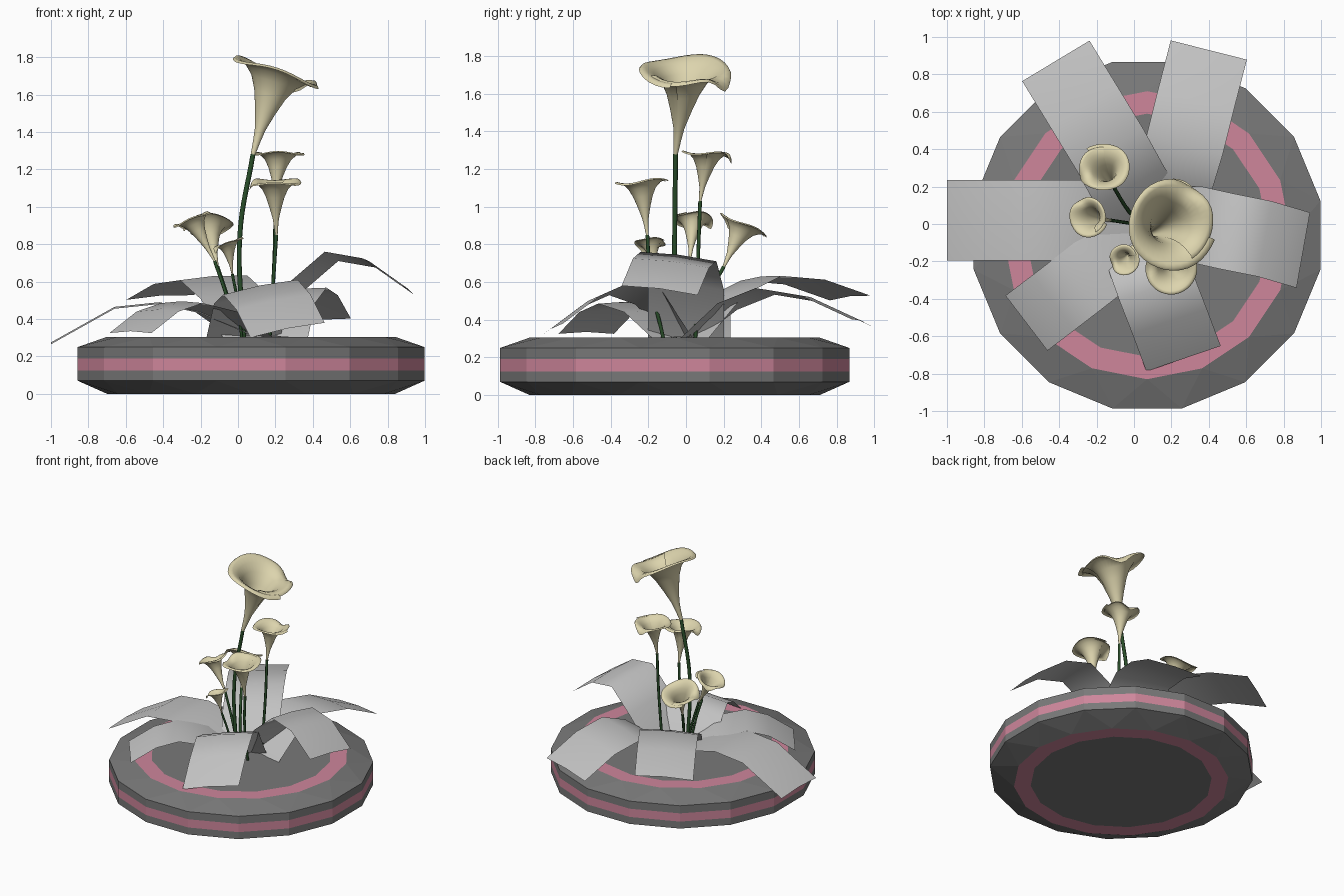
import bpy, math
from mathutils import Vector

if "Cube" in bpy.data.objects:
    bpy.data.objects.remove(bpy.data.objects["Cube"])


def material(name, rgb):
    m = bpy.data.materials.new(name)
    m.diffuse_color = (*rgb, 1)
    m.use_nodes = True
    m.node_tree.nodes["Principled BSDF"].inputs["Base Color"].default_value = m.diffuse_color
    return m


GREY = material("stone_grey", (0.19, 0.19, 0.19))
PINK = material("dusty_pink", (0.62, 0.24, 0.33))
SILVER = material("leaf_silver", (0.54, 0.54, 0.54))
CREAM = material("petal_cream", (0.72, 0.66, 0.42))
GREEN = material("stem_green", (0.022, 0.075, 0.022))


def mesh_object(name, verts, faces, mats, smooth=False):
    me = bpy.data.meshes.new(name)
    me.from_pydata([tuple(v) for v in verts], [], faces)
    for m in mats:
        me.materials.append(m)
    ob = bpy.data.objects.new(name, me)
    bpy.context.collection.objects.link(ob)
    for p in me.polygons:
        p.use_smooth = smooth
    me.update()
    return ob


# Base: 16-sided disc, rings of (radius, z, half-step offset)
def make_base():
    n, cx, cy = 16, 0.07, -0.06
    rings = [(0.65, 0.0, 0), (0.77, 0.0, 0), (0.945, 0.07, 1), (0.945, 0.125, 1),
             (0.945, 0.19, 1), (0.945, 0.25, 1), (0.77, 0.305, 0), (0.65, 0.305, 0)]
    pink_bands = (0, 3, 6)
    verts, faces, idx = [], [], []
    for r, z, off in rings:
        for i in range(n):
            a = 2 * math.pi * (i + 0.5 * off) / n
            verts.append((cx + r * math.cos(a), cy + r * math.sin(a), z))
    for b in range(len(rings) - 1):
        lo, hi = rings[b][2], rings[b + 1][2]
        for i in range(n):
            j = (i + 1) % n
            p, q, s, t = b * n + i, b * n + j, (b + 1) * n + j, (b + 1) * n + i
            if lo == hi:
                new = [(p, q, s, t)]
            elif hi:                      # upper ring turned half a step ahead
                new = [(p, q, t), (q, s, t)]
            else:                         # lower ring turned half a step ahead
                new = [(p, s, t), (p, q, s)]
            faces += new
            idx += [1 if b in pink_bands else 0] * len(new)
    faces += [tuple(reversed(range(n))), tuple(range(7 * n, 8 * n))]
    idx += [0, 0]
    ob = mesh_object("base", verts, faces, [GREY, PINK])
    for p, k in zip(ob.data.polygons, idx):
        p.material_index = k


# Leaf: bent strip along a centre line, roll = height difference across it
def leaf(name, width, roll, path):
    pts = [Vector(p) for p in path]
    d = pts[-1] - pts[0]
    side = Vector((-d.y, d.x, 0)).normalized() * width / 2
    verts, faces = [], []
    for k, p in enumerate(pts):
        tilt = Vector((0, 0, roll / 2 if k else 0))
        verts += [p + side + tilt, p + Vector((0, 0, 0.01)), p - side - tilt]
    for k in range(len(pts) - 1):
        for c in range(2):
            a = 3 * k + c
            faces.append((a, a + 1, a + 4, a + 3))
    mesh_object(name, verts, [tuple(reversed(f)) for f in faces], [SILVER], True)


# Stem: tapered round curve through three points
def stem(name, base, mid, neck, radius):
    cu = bpy.data.curves.new(name, 'CURVE')
    cu.dimensions = '3D'
    cu.bevel_depth = radius
    cu.bevel_resolution = 2
    cu.resolution_u = 8
    cu.use_fill_caps = True
    sp = cu.splines.new('BEZIER')
    sp.bezier_points.add(2)
    for bp, p in zip(sp.bezier_points, (base, mid, neck)):
        bp.co = p
        bp.handle_left_type = bp.handle_right_type = 'AUTO'
    cu.materials.append(GREEN)
    ob = bpy.data.objects.new(name, cu)
    bpy.context.collection.objects.link(ob)


# Flower: flared funnel rolled into an overlapping spiral, with a drooping tip
PROFILE = [(0, .05), (.15, .08), (.3, .12), (.5, .23), (.7, .36), (.85, .51),
           (.94, .69), (.985, .86), (.99, .96), (.96, 1.0)]


def flower(name, neck, rim, tilt, radius, tip_angle, seam_angle):
    neck, rim = Vector(neck), Vector(rim)
    normal = Vector((tilt[0], tilt[1], 1)).normalized()
    rot = Vector((0, 0, 1)).rotation_difference(normal)
    n, verts, faces = 40, [], []
    for f, r in PROFILE:
        centre = neck.lerp(rim, f)
        for i in range(n + 1):
            u = i / n
            a = math.radians(seam_angle) + u * (2 * math.pi + 0.7)
            spread = 1 + (u - 0.6) * 0.14 * f
            d = math.cos(a - math.radians(tip_angle))
            droop = max(0, d) ** 16 * max(0, r - 0.7) * 1.0
            wave = 0.06 * math.sin(3 * a) * r * r * r
            v = Vector((r * spread * math.cos(a), r * spread * math.sin(a), wave - droop))
            verts.append(centre + rot @ (v * radius))
    for k in range(len(PROFILE) - 1):
        for i in range(n):
            a = k * (n + 1) + i
            faces.append((a, a + 1, a + n + 2, a + n + 1))
    mesh_object(name, verts, faces, [CREAM], True)


make_base()

leaf("leaf_left", 0.43, 0.0, [(.1, .02, .3), (-.2, .02, .43), (-.42, .02, .48),
                              (-.66, .02, .455), (-1, .02, .265)])
leaf("leaf_back_left", 0.42, -0.025, [(.1, .01, .3), (-.02, .2, .52), (-.13, .4, .62),
                                      (-.27, .63, .6), (-.418, .872, .515)])
leaf("leaf_back_right", 0.42, -0.035, [(.17, .02, .3), (.21, .22, .47), (.27, .42, .55),
                                       (.33, .66, .51), (.4, .93, .385)])
leaf("leaf_right", 0.41, -0.05, [(.12, 0, .3), (.32, 0, .58), (.5, -.04, .735),
                                 (.7, -.08, .7), (.905, -.14, .555)])
leaf("leaf_front", 0.42, 0.08, [(.03, -.03, .3), (.07, -.2, .52), (.12, -.34, .57),
                                (.19, -.52, .49), (.265, -.72, .34)])
leaf("leaf_front_left", 0.37, 0.0, [(.08, -.03, .3), (-.12, -.18, .44), (-.3, -.32, .485),
                                    (-.43, -.42, .44), (-.575, -.53, .325)])

# Lilies: name, stem base, stem middle, neck, rim centre, tilt, radius, tip, seam, stem radius
LILIES = [
    ("tall", (.03, -.06, .3), (.01, -.06, .85), (.08, -.055, 1.28),
     (.21, .005, 1.735), (.33, 0), .245, 60, -60, .013),
    ("upper", (.17, .05, .3), (.195, .065, .75), (.2, .075, 1.03),
     (.215, .115, 1.29), (0, .03), .135, 80, -40, .010),
    ("front", (.17, -.12, .3), (.19, -.19, .62), (.205, -.205, .85),
     (.195, -.24, 1.14), (0, -.1), .14, 180, 60, .010),
    ("back", (.01, .02, .3), (-.05, .1, .5), (-.11, .2, .68),
     (-.165, .305, .91), (-.05, .45), .138, 200, 90, .010),
    ("left", (0, 0, .3), (-.06, .01, .52), (-.125, .02, .71),
     (-.25, .04, .94), (-.4, 0), .108, 120, -60, .009),
    ("small", (.02, -.08, .3), (0, -.12, .48), (-.03, -.16, .64),
     (-.055, -.19, .81), (-.35, 0), .085, 200, 20, .008),
]
for name, base, mid, neck, rim, tilt, rad, tip, seam, sr in LILIES:
    stem(name + "_stem", base, mid, neck, sr)
    flower(name + "_flower", neck, rim, tilt, rad, tip, seam)
